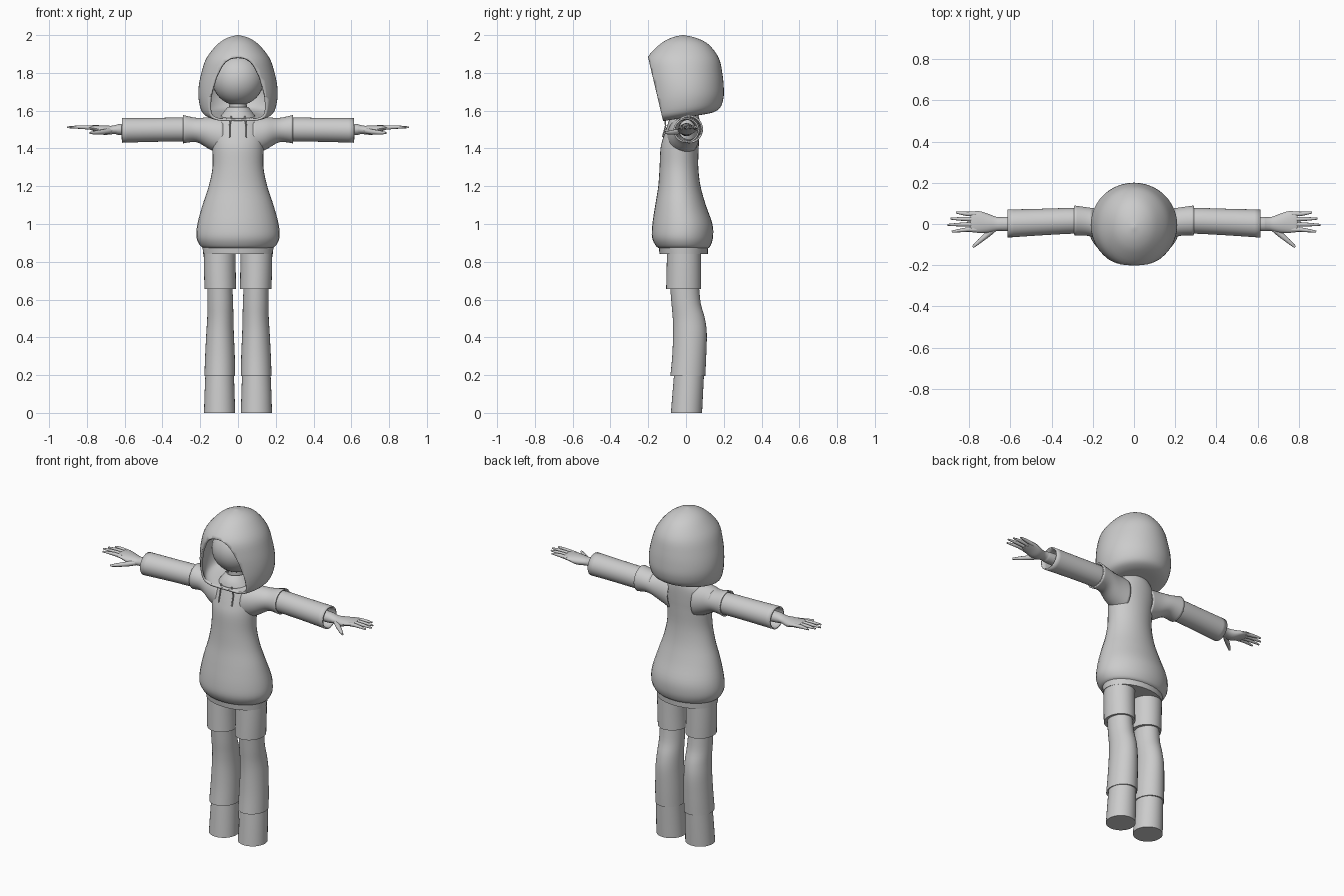
import bpy, bmesh, math
from mathutils import Vector

if "Cube" in bpy.data.objects:
    bpy.data.objects.remove(bpy.data.objects["Cube"])

GREY = (0.6, 0.6, 0.6, 1)
mat = bpy.data.materials.new("plain grey")
mat.use_nodes = True
mat.diffuse_color = GREY
mat.node_tree.nodes["Principled BSDF"].inputs["Base Color"].default_value = GREY


def smooth_rows(rows, steps=4):
    """Catmull-Rom interpolation between cross-section rows."""
    rows = [Vector(r) for r in rows]
    pts = [rows[0]] + rows + [rows[-1]]
    out = []
    for a, b, c, d in zip(pts, pts[1:], pts[2:], pts[3:]):
        for i in range(steps):
            t = i / steps
            out.append(b + (c - a) * (t / 2)
                       + (2 * a - 5 * b + 4 * c - d) * (t * t / 2)
                       + (3 * b - a - 3 * c + d) * (t ** 3 / 2))
    return out + [rows[-1]]


def finish(obj, mirror=False, thickness=0):
    obj.data.materials.append(mat)
    if thickness:
        mod = obj.modifiers.new("thickness", 'SOLIDIFY')
        mod.thickness, mod.offset = thickness, -1
    if mirror:
        obj.modifiers.new("mirror", 'MIRROR')
    if obj.type == 'MESH':
        bpy.ops.object.select_all(action='DESELECT')
        obj.select_set(True)
        bpy.context.view_layer.objects.active = obj
        bpy.ops.object.shade_smooth_by_angle(angle=math.radians(40))
    return obj


def loft(name, rows, axis='Z', caps=True, mirror=False, thickness=0, sides=32, edit=None):
    """Elliptic rings; a row is position, then low and high limits on two axes."""
    bm = bmesh.new()
    rings = []
    for p, u0, u1, v0, v1 in smooth_rows(rows):
        ring = []
        for i in range(sides):
            a = math.tau * i / sides
            u = (u0 + u1) / 2 + (u1 - u0) / 2 * math.cos(a)
            v = (v0 + v1) / 2 + (v1 - v0) / 2 * math.sin(a)
            ring.append(bm.verts.new((u, v, p) if axis == 'Z' else (p, u, v)))
        rings.append(ring)
    for lo, hi in zip(rings, rings[1:]):
        for i in range(sides):
            j = (i + 1) % sides
            bm.faces.new((lo[i], lo[j], hi[j], hi[i]))
    if caps:
        bm.faces.new(rings[0][::-1])
        bm.faces.new(rings[-1])
    if edit:
        edit(bm)
    bmesh.ops.recalc_face_normals(bm, faces=bm.faces)
    mesh = bpy.data.meshes.new(name)
    bm.to_mesh(mesh)
    bm.free()
    obj = bpy.data.objects.new(name, mesh)
    bpy.context.collection.objects.link(obj)
    return finish(obj, mirror, thickness)


def centred(rows):
    """Rows of height, half width, front, back."""
    return [(z, -w, w, f, b) for z, w, f, b in rows]


def tube(name, points, radius, taper=1.0):
    curve = bpy.data.curves.new(name, 'CURVE')
    curve.dimensions = '3D'
    curve.bevel_depth, curve.bevel_resolution = radius, 3
    curve.use_fill_caps = True
    spline = curve.splines.new('POLY')
    spline.use_smooth = True
    spline.points.add(len(points) - 1)
    for i, co in enumerate(points):
        spline.points[i].co = (*co, 1)
        spline.points[i].radius = 1 + (taper - 1) * (i / (len(points) - 1)) ** 2
    obj = bpy.data.objects.new(name, curve)
    bpy.context.collection.objects.link(obj)
    return finish(obj, mirror=True)


# Hooded top: body, waistband
loft("hoodie_body", centred([
    (0.87, .175, -.14, .115), (0.885, .2, -.16, .13), (0.93, .22, -.18, .143),
    (1.0, .215, -.178, .14), (1.1, .188, -.163, .105), (1.2, .155, -.147, .077),
    (1.3, .135, -.14, .065), (1.4, .136, -.135, .067), (1.46, .14, -.12, .07),
    (1.52, .135, -.1, .072), (1.56, .11, -.085, .07), (1.59, .07, -.07, .06)]))
loft("waistband", centred([(0.84, .185, -.14, .115), (0.885, .188, -.145, .118)]))


# Hood: egg-shaped shell, sheared at the bottom and cut open at the front
def open_front(bm):
    for v in bm.verts:
        if v.co.z < 1.72:
            v.co.z += 0.17 * v.co.y * (1.72 - v.co.z) / 0.16
    top, bottom = Vector((0, -.2, 1.88)), Vector((0, -.12, 1.54))
    normal = (top - bottom).cross(Vector((1, 0, 0)))
    if normal.y > 0:
        normal.negate()
    bmesh.ops.bisect_plane(bm, geom=bm.verts[:] + bm.edges[:] + bm.faces[:],
                           plane_co=top, plane_no=normal, clear_outer=True)


loft("hood", centred([
    (1.565, .08, -.115, .08), (1.567, .14, -.165, .14), (1.59, .187, -.195, .18),
    (1.65, .207, -.208, .198), (1.72, .209, -.212, .2), (1.8, .194, -.215, .192),
    (1.88, .166, -.204, .173), (1.95, .11, -.14, .12), (1.985, .058, -.08, .055),
    (2.0, .004, -.02, -.012)]), thickness=.012, sides=48, edit=open_front)

# Head, neck and collar inside the hood
bpy.ops.mesh.primitive_uv_sphere_add(segments=32, ring_count=20, radius=.137,
                                     location=(0, -.015, 1.765))
head = bpy.context.object
head.name = "head"
finish(head)
loft("neck", centred([(1.5, .05, -.06, .04), (1.68, .045, -.06, .04)]))
loft("collar", centred([(1.56, .1, -.112, .07), (1.59, .078, -.1, .06),
                        (1.62, .055, -.075, .05)]), caps=False, thickness=.006)

# Sleeves
loft("short_sleeve", [
    (.08, -.1, .07, 1.36, 1.565), (.15, -.085, .07, 1.395, 1.565),
    (.22, -.058, .08, 1.433, 1.562), (.29, -.057, .09, 1.427, 1.577)],
    axis='X', caps=False, mirror=True, thickness=.008)
loft("long_sleeve", [
    (.2, -.045, .075, 1.44, 1.56), (.3, -.047, .078, 1.437, 1.563),
    (.45, -.055, .074, 1.435, 1.562), (.615, -.066, .07, 1.43, 1.562)],
    axis='X', caps=False, mirror=True, thickness=.008)

# Hands
loft("hand", [
    (.5, -.035, .04, 1.465, 1.535), (.62, -.035, .035, 1.47, 1.53),
    (.645, -.033, .033, 1.475, 1.525), (.67, -.034, .035, 1.475, 1.52),
    (.71, -.043, .05, 1.472, 1.522), (.75, -.043, .062, 1.487, 1.523),
    (.785, -.04, .06, 1.5, 1.522), (.795, -.03, .05, 1.505, 1.518)],
    axis='X', mirror=True, sides=20)
for name, base, tip, reach in (("little_finger", .049, .056, .865),
                               ("ring_finger", .024, .026, .892),
                               ("middle_finger", -.002, -.004, .905),
                               ("index_finger", -.027, -.037, .885)):
    tube(name, [(.765, base, 1.508), (.81, base, 1.512),
                ((.81 + reach) / 2, (base + tip) / 2, 1.513), (reach, tip, 1.512)], .0115, .4)
tube("thumb", [(.67, -.015, 1.495), (.71, -.05, 1.488), (.75, -.083, 1.484),
               (.783, -.112, 1.482)], .015, .4)

# Drawstrings
tube("drawstring", [(.035, -.112, 1.57), (.044, -.108, 1.52), (.045, -.124, 1.46)], .004)

# Legs: shorts, trousers and boots
loft("shorts_leg", [
    (.655, .01, .177, -.105, .08), (.75, .012, .18, -.103, .08),
    (.87, .012, .182, -.1, .08)], mirror=True)
loft("trouser_leg", [
    (.195, .015, .178, -.083, .102), (.3, .017, .174, -.073, .107),
    (.42, .022, .168, -.068, .11), (.5, .024, .163, -.07, .1),
    (.58, .026, .162, -.077, .078), (.68, .03, .162, -.085, .068)], mirror=True)
loft("boot", [
    (0, .015, .18, -.08, .085), (.1, .018, .177, -.072, .09),
    (.22, .022, .172, -.062, .096)], mirror=True)
